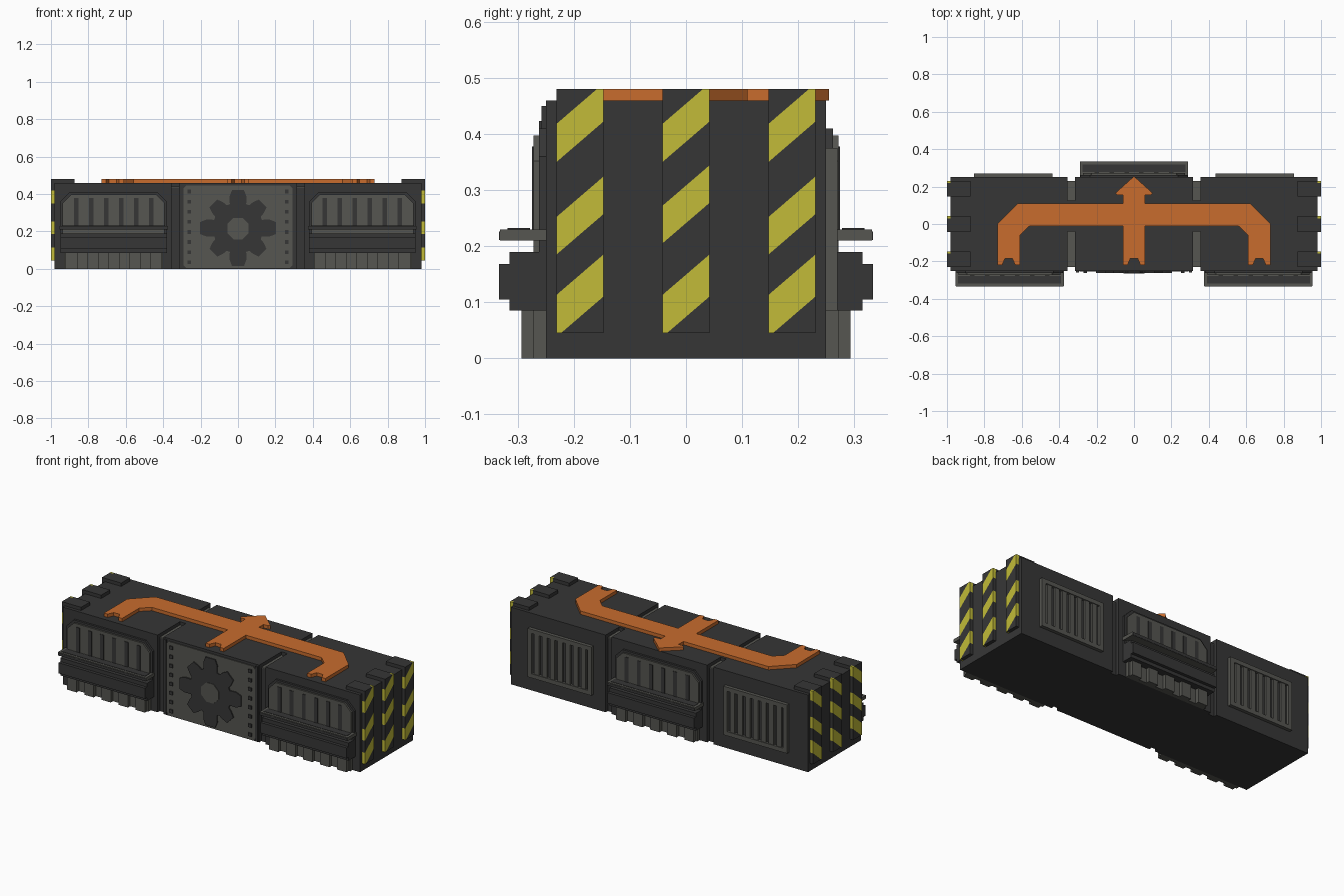
import bpy, bmesh, math
from mathutils import Vector

if "Cube" in bpy.data.objects:
    bpy.data.objects.remove(bpy.data.objects["Cube"], do_unlink=True)


def material(name, rgb):
    m = bpy.data.materials.new(name)
    m.use_nodes = True
    m.diffuse_color = (*rgb, 1)
    bsdf = m.node_tree.nodes["Principled BSDF"]
    bsdf.inputs["Base Color"].default_value = (*rgb, 1)
    bsdf.inputs["Roughness"].default_value = 0.8
    return m


DARK = material("charcoal", (0.037, 0.037, 0.037))
GREY = material("warm grey", (0.092, 0.092, 0.082))
YELLOW = material("hazard yellow", (0.54, 0.50, 0.04))
ORANGE = material("orange", (0.58, 0.15, 0.027))


def finish(name, bm, *mats):
    bmesh.ops.recalc_face_normals(bm, faces=bm.faces)
    me = bpy.data.meshes.new(name)
    bm.to_mesh(me)
    bm.free()
    for m in mats:
        me.materials.append(m)
    ob = bpy.data.objects.new(name, me)
    bpy.context.collection.objects.link(ob)
    return ob


def add_prism(bm, pts, axis, c0, c1):
    """Extrude a 2D outline along an axis."""
    put = {"x": lambda a, b, c: (c, a, b),
           "y": lambda a, b, c: (a, c, b),
           "z": lambda a, b, c: (a, b, c)}[axis]
    lo = [bm.verts.new(put(a, b, c0)) for a, b in pts]
    hi = [bm.verts.new(put(a, b, c1)) for a, b in pts]
    bm.faces.new(lo[::-1])
    bm.faces.new(hi)
    n = len(pts)
    for i in range(n):
        j = (i + 1) % n
        bm.faces.new((lo[i], lo[j], hi[j], hi[i]))


def add_box(bm, x0, x1, y0, y1, z0, z1):
    add_prism(bm, [(x0, y0), (x1, y0), (x1, y1), (x0, y1)], "z", z0, z1)


def boxes(name, mat, *dims):
    bm = bmesh.new()
    for d in dims:
        add_box(bm, *d)
    return finish(name, bm, mat)


def prism(name, mat, pts, axis, c0, c1):
    bm = bmesh.new()
    add_prism(bm, pts, axis, c0, c1)
    return finish(name, bm, mat)


def octagon(cx, z0, z1, hw, c, c_low=None):
    """Rectangle with clipped corners, centred on cx."""
    d = c if c_low is None else c_low
    right = [(hw - d, z0), (hw, z0 + d), (hw, z1 - c), (hw - c, z1)]
    pts = right + [(-x, z) for x, z in right[::-1]]
    out = []
    for x, z in pts:
        if not out or (cx + x, z) != out[-1]:
            out.append((cx + x, z))
    return out


# Container body: three blocks joined by a narrower core
boxes("body_center", DARK, (-0.315, 0.315, -0.25, 0.25, 0, 0.46))
for s, side in ((1, "left"), (-1, "right")):
    xs = sorted((s * 0.355, s * 0.98))
    boxes("body_" + side, DARK, (*xs, -0.25, 0.25, 0, 0.46))
    gx = sorted((s * 0.315, s * 0.355))
    boxes("joint_core_" + side, DARK, (*gx, -0.23, 0.23, 0, 0.435),
          (*gx, -0.04, 0.125, 0.435, 0.46))
    boxes("joint_top_" + side, GREY, (*gx, -0.23, -0.04, 0.435, 0.44),
          (*gx, 0.125, 0.23, 0.435, 0.44))

# Hazard bars on both ends, with diagonal stripes cut into their faces
SLOPE = 0.86
for s, side in ((1, "left"), (-1, "right")):
    for yc, mid, row in ((-0.189, 0, "front"), (0, 0.02, "middle"), (0.189, 0, "back")):
        y0 = yc - 0.042
        edges = (0.038, 0.113, 0.185 + mid, 0.252 + mid, 0.35, 0.418)
        bm = bmesh.new()
        add_box(bm, *sorted((s * 0.98, s * 1.0)), y0, yc + 0.042, 0.045, 0.48)
        for u in edges:
            bmesh.ops.bisect_plane(bm, geom=bm.verts[:] + bm.edges[:] + bm.faces[:],
                                   plane_co=(0, y0, u), plane_no=Vector((0, -SLOPE, 1)))
        for f in bm.faces:
            c = f.calc_center_median()
            u = c.z - SLOPE * (c.y - y0)
            f.material_index = sum(u > e for e in edges) % 2
        finish(f"hazard_bar_{side}_{row}", bm, DARK, YELLOW)
        boxes(f"hazard_bar_hook_{side}_{row}", DARK,
              (*sorted((s * 0.873, s * 0.98)), y0, yc + 0.042, 0.46, 0.48))

# Orange three-pronged arrow on the roof
half = [(0, 0.255), (0.1, 0.165), (0.09, 0.155), (0.06, 0.155), (0.06, 0.11), (0.62, 0.11),
        (0.73, 0.0), (0.73, -0.22), (0.705, -0.22), (0.69, -0.185), (0.65, -0.185),
        (0.635, -0.22), (0.61, -0.22), (0.61, -0.06), (0.56, -0.012), (0.06, -0.012),
        (0.06, -0.22), (0.035, -0.22), (0.02, -0.185)]
prism("roof_arrow", ORANGE, half + [(-x, y) for x, y in half[:0:-1]], "z", 0.46, 0.48)

# Fan panel on the front: plate, side strips, studs, rotor and hub
prism("fan_panel", GREY, octagon(0, 0.005, 0.445, 0.292, 0.015), "y", -0.255, -0.25)
boxes("fan_panel_strips", DARK, *[(s * 0.302 - 0.008, s * 0.302 + 0.008, -0.258, -0.25, 0.005, 0.45)
                                  for s in (-1, 1)])
boxes("fan_panel_studs", DARK, *[(s * 0.26 - 0.01, s * 0.26 + 0.01, -0.262, -0.25, z, z + 0.02)
                                 for s in (-1, 1) for z in [0.025 + 0.054 * i for i in range(8)]])
rotor = []
for k in range(8):
    r = 0.205 if k % 2 == 0 else 0.188
    for deg, rad in ((-19, 0.135), (-15, r - 0.03), (-9, r), (9, r), (15, r - 0.03), (19, 0.135)):
        a = math.radians(45 * k + deg)
        rotor.append((rad * math.cos(a), 0.218 + rad * math.sin(a)))
prism("fan_rotor", DARK, rotor, "y", -0.262, -0.25)
hub = [(0.062 * math.cos(math.radians(22.5 + 45 * k)),
        0.215 + 0.062 * math.sin(math.radians(22.5 + 45 * k))) for k in range(8)]
prism("fan_hub", GREY, hub, "y", -0.265, -0.25)


def machine_unit(tag, cx, s):
    """Louvred window, shelf, beam and feet; s picks the front or back wall."""
    def box(x0, x1, d0, d1, z0, z1):
        return (cx + x0, cx + x1, *sorted((s * d0, s * d1)), z0, z1)

    prism("window_rim_" + tag, DARK, octagon(cx, 0.19, 0.41, 0.285, 0.05, 0), "y", s * 0.25, s * 0.262)
    prism("window_panel_" + tag, GREY, octagon(cx, 0.19, 0.397, 0.272, 0.045, 0),
          "y", s * 0.25, s * 0.272)
    slots = [-0.2 + 0.08 * i for i in range(6)]
    boxes("window_slots_" + tag, DARK, *[box(x - 0.012, x + 0.012, 0.265, 0.275, 0.215, 0.378)
                                         for x in slots])
    boxes("shelf_" + tag, GREY, box(-0.29, 0.29, 0.25, 0.332, 0.21, 0.23))
    boxes("shelf_inlay_" + tag, DARK, box(-0.275, 0.275, 0.278, 0.318, 0.228, 0.232),
          box(-0.288, 0.288, 0.325, 0.3335, 0.211, 0.226))
    # Beam with a stepped profile
    prof = [(0.25, 0.085), (0.315, 0.085), (0.315, 0.105), (0.333, 0.105), (0.333, 0.168),
            (0.315, 0.168), (0.315, 0.19), (0.25, 0.19)]
    prism("beam_" + tag, DARK, [(s * y, z) for y, z in prof], "x", cx - 0.285, cx + 0.285)
    # Feet alternating in depth
    boxes("base_" + tag, GREY, box(-0.265, 0.265, 0.25, 0.272, 0, 0.085))
    boxes("feet_" + tag, GREY, *[box(x - 0.031, x + 0.031, 0.25, 0.293, 0, 0.085)
                                 for x in [-0.225 + 0.1125 * i for i in range(5)]])


machine_unit("front_left", 0.665, -1)
machine_unit("front_right", -0.665, -1)
machine_unit("back", 0, 1)

# Slatted vents on the back wall
for s, side in ((1, "left"), (-1, "right")):
    cx = s * 0.645
    prism("vent_plate_" + side, DARK, octagon(cx, 0.095, 0.365, 0.2, 0.015), "y", 0.25, 0.254)
    boxes("vent_frame_" + side, GREY,
          (cx - 0.21, cx + 0.21, 0.25, 0.27, 0.085, 0.11),
          (cx - 0.21, cx + 0.21, 0.25, 0.27, 0.35, 0.375),
          (cx - 0.21, cx - 0.185, 0.25, 0.27, 0.11, 0.35),
          (cx + 0.185, cx + 0.21, 0.25, 0.27, 0.11, 0.35))
    boxes("vent_slats_" + side, GREY, *[(cx + x - 0.016, cx + x + 0.016, 0.25, 0.266, 0.11, 0.35)
                                        for x in [-0.154 + 0.0513 * i for i in range(7)]])
